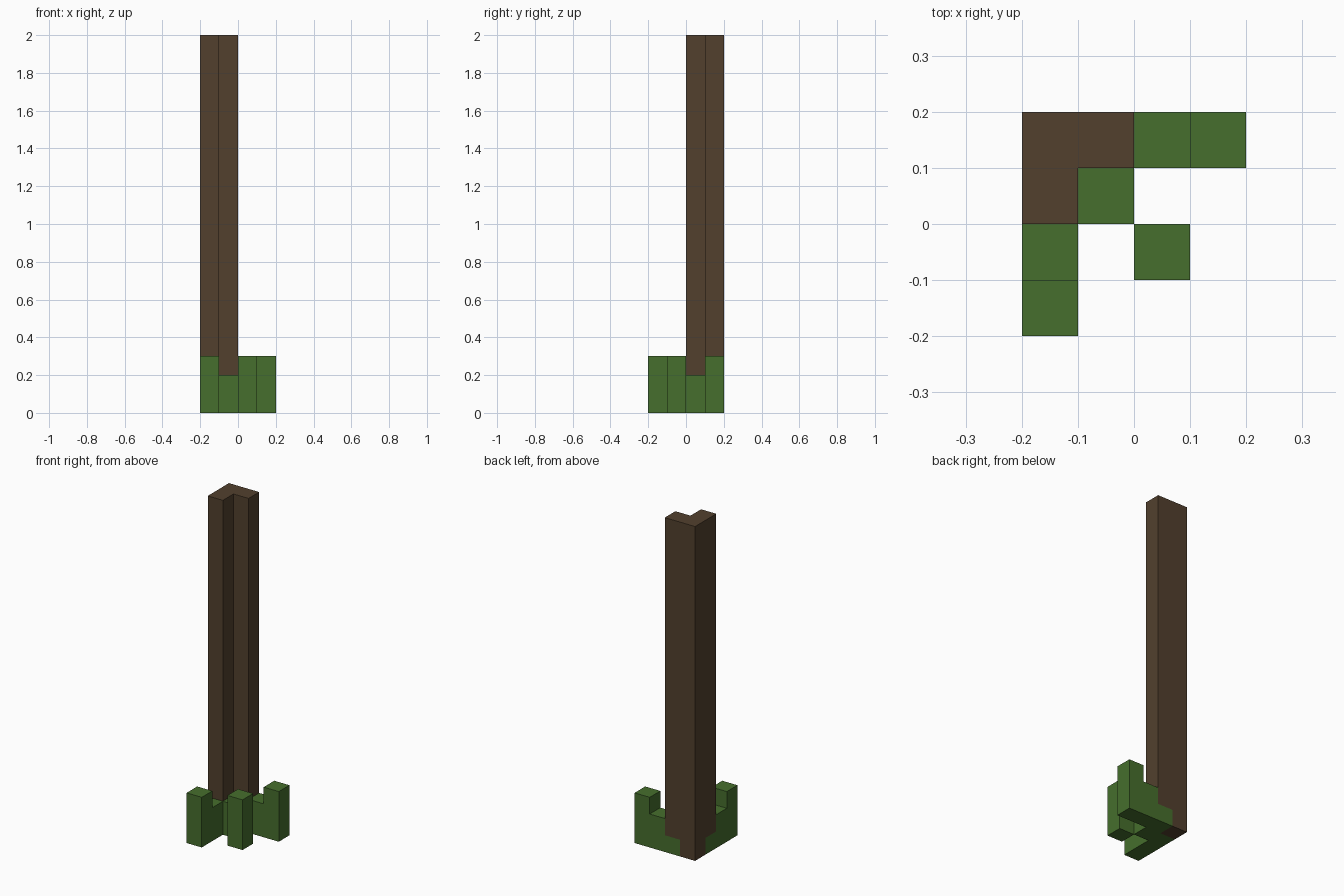
import bpy
import bmesh
from mathutils import Vector

if "Cube" in bpy.data.objects:
    bpy.data.objects.remove(bpy.data.objects["Cube"], do_unlink=True)

U = 0.1  # one block


def material(name, rgb):
    mat = bpy.data.materials.new(name)
    mat.use_nodes = True
    mat.diffuse_color = (*rgb, 1)
    bsdf = mat.node_tree.nodes["Principled BSDF"]
    bsdf.inputs["Base Color"].default_value = (*rgb, 1)
    return mat


bark = material("bark brown", (0.085, 0.051, 0.027))
leaf = material("leaf green", (0.061, 0.156, 0.026))


def prism(name, profile, place, direction, mat):
    """Extrude a flat profile, in block units, along a direction."""
    bm = bmesh.new()
    face = bm.faces.new([bm.verts.new(Vector(place(a, b)) * U) for a, b in profile])
    extruded = bmesh.ops.extrude_face_region(bm, geom=[face])["geom"]
    moved = [v for v in extruded if isinstance(v, bmesh.types.BMVert)]
    bmesh.ops.translate(bm, verts=moved, vec=Vector(direction) * U)
    # The extrusion keeps the starting face, which closes the solid
    bmesh.ops.recalc_face_normals(bm, faces=bm.faces)
    mesh = bpy.data.meshes.new(name)
    bm.to_mesh(mesh)
    bm.free()
    mesh.materials.append(mat)
    obj = bpy.data.objects.new(name, mesh)
    bpy.context.collection.objects.link(obj)


def square(x, y):
    return [(x, y), (x + 1, y), (x + 1, y + 1), (x, y + 1)]


# Trunk: tall L-shaped post standing on a single root block
corner = [(-2, 0), (-1, 0), (-1, 1), (0, 1), (0, 2), (-2, 2)]
prism("trunk", corner, lambda x, y: (x, y, 1), (0, 0, 19), bark)
prism("trunk_root", square(-2, 1), lambda x, y: (x, y, 0), (0, 0, 1), bark)

# Stepped leaf arms, mirrored across the diagonal of the trunk
steps = [(-1, 0), (2, 0), (2, 3), (1, 3), (1, 2), (0, 2), (0, 1), (-1, 1)]
prism("back_leaves", steps, lambda a, z: (a, 1, z), (0, 1, 0), leaf)
prism("side_leaves", steps, lambda a, z: (-1, -a, z), (-1, 0, 0), leaf)

# Leaf blocks on the diagonal
prism("inner_leaf", square(-1, 0), lambda x, y: (x, y, 0), (0, 0, 2), leaf)
prism("outer_leaf", square(0, -1), lambda x, y: (x, y, 0), (0, 0, 3), leaf)
